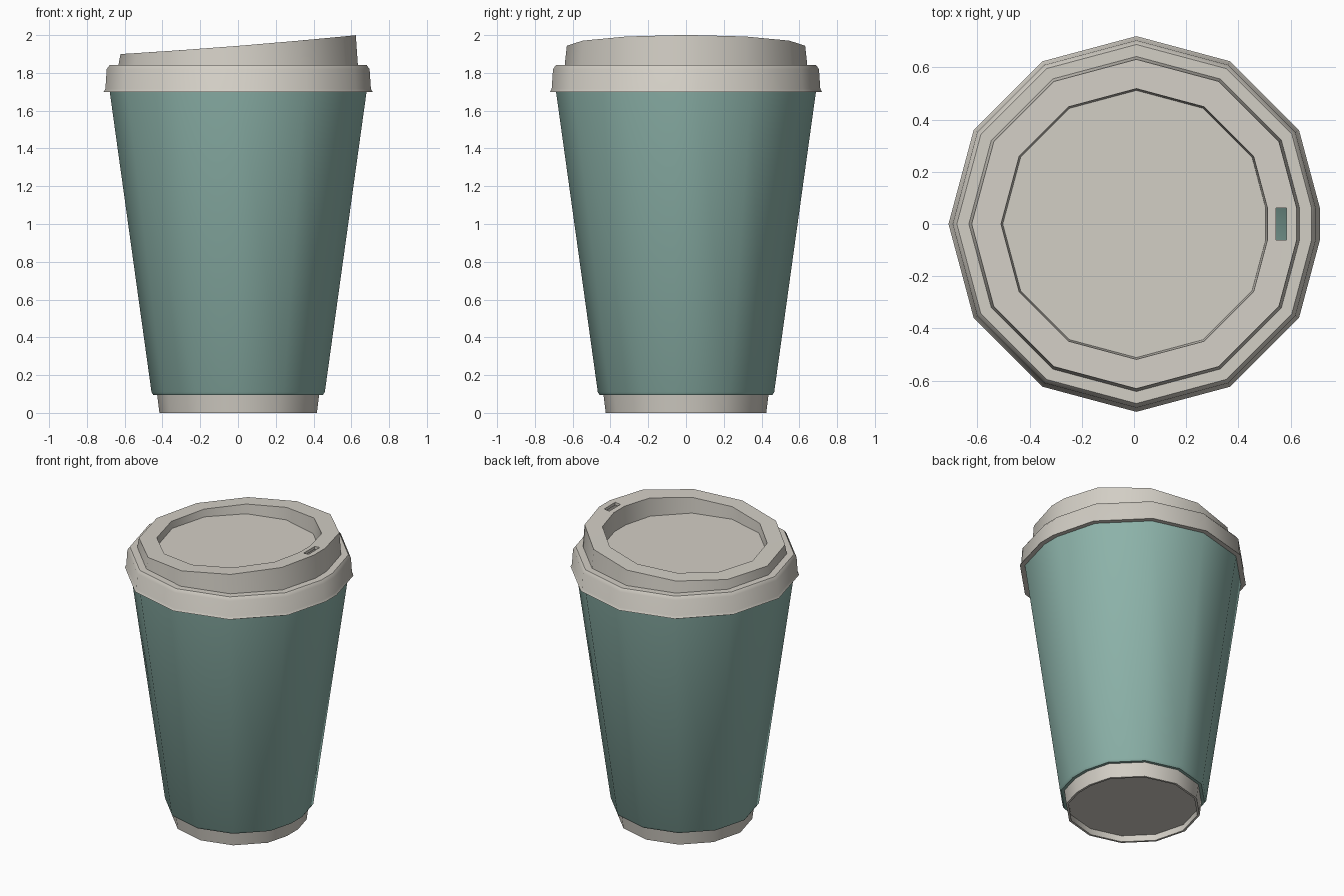
import bpy, bmesh, math

if "Cube" in bpy.data.objects:
    bpy.data.objects.remove(bpy.data.objects["Cube"])

CX = 0.009      # centre of the rings (the +x corner is clipped flat)
HALF = 0.061    # half width of the clipped flat


def material(name, rgb):
    m = bpy.data.materials.new(name)
    m.diffuse_color = (*rgb, 1)
    m.use_nodes = True
    m.node_tree.nodes["Principled BSDF"].inputs["Base Color"].default_value = m.diffuse_color
    return m


GREY = material("warm_grey", (0.65, 0.62, 0.56))
TEAL = material("teal", (0.265, 0.45, 0.40))


def drink_top(x):
    """Height of the sloping lid rim."""
    return 1.943 + 0.08 * x + 0.0166 * x * x


def ring(bm, r, z):
    """Twelve sided ring with the corner at +x cut flat."""
    pts = [(r - 0.268 * HALF, HALF)]
    pts += [(r * math.cos(math.radians(30 * k)), r * math.sin(math.radians(30 * k)))
            for k in range(1, 12)]
    pts.append((r - 0.268 * HALF, -HALF))
    return [bm.verts.new((x + CX, y, z(x + CX) if callable(z) else z)) for x, y in pts]


def loft(name, profile, mat, cap=False, slot=None):
    bm = bmesh.new()
    rings = [ring(bm, r, z) for r, z in profile]
    hole = None
    for i, (a, b) in enumerate(zip(rings, rings[1:])):
        n = len(a)
        for k in range(n):
            f = bm.faces.new((a[k], a[(k + 1) % n], b[(k + 1) % n], b[k]))
            if i == slot and k == n - 1:
                hole = f
    if cap:
        bm.faces.new(rings[-1])
    bmesh.ops.recalc_face_normals(bm, faces=bm.faces)
    if hole:
        # sip hole with short walls
        edges = list(hole.edges)
        bmesh.ops.delete(bm, geom=[hole], context='FACES_ONLY')
        out = bmesh.ops.extrude_edge_only(bm, edges=edges)["geom"]
        for v in out:
            if isinstance(v, bmesh.types.BMVert):
                v.co.z -= 0.02
    me = bpy.data.meshes.new(name)
    bm.to_mesh(me)
    bm.free()
    me.materials.append(mat)
    ob = bpy.data.objects.new(name, me)
    bpy.context.collection.objects.link(ob)
    bpy.ops.object.select_all(action='DESELECT')
    ob.select_set(True)
    bpy.context.view_layer.objects.active = ob
    bpy.ops.object.shade_smooth_by_angle(angle=math.radians(35))
    return ob


# Cup foot with recessed floor
loft("cup_base", [(0.44, 0.12), (0.425, 0.0), (0.41, 0.0), (0.414, 0.045)], GREY, cap=True)

# Tapered sleeve with turned-in lower edge
loft("sleeve", [(0.69, 1.72), (0.688, 1.70), (0.467, 0.11), (0.457, 0.095), (0.434, 0.095)], TEAL)

# Lid: lip, skirt, shoulder, sloping rim, recessed top
loft("lid", [(0.688, 1.70), (0.72, 1.70), (0.711, 1.715), (0.704, 1.82), (0.688, 1.842),
             (0.642, 1.842), (0.631, drink_top), (0.592, drink_top), (0.552, drink_top),
             (0.519, drink_top), (0.512, 1.86)], GREY, cap=True, slot=7)
